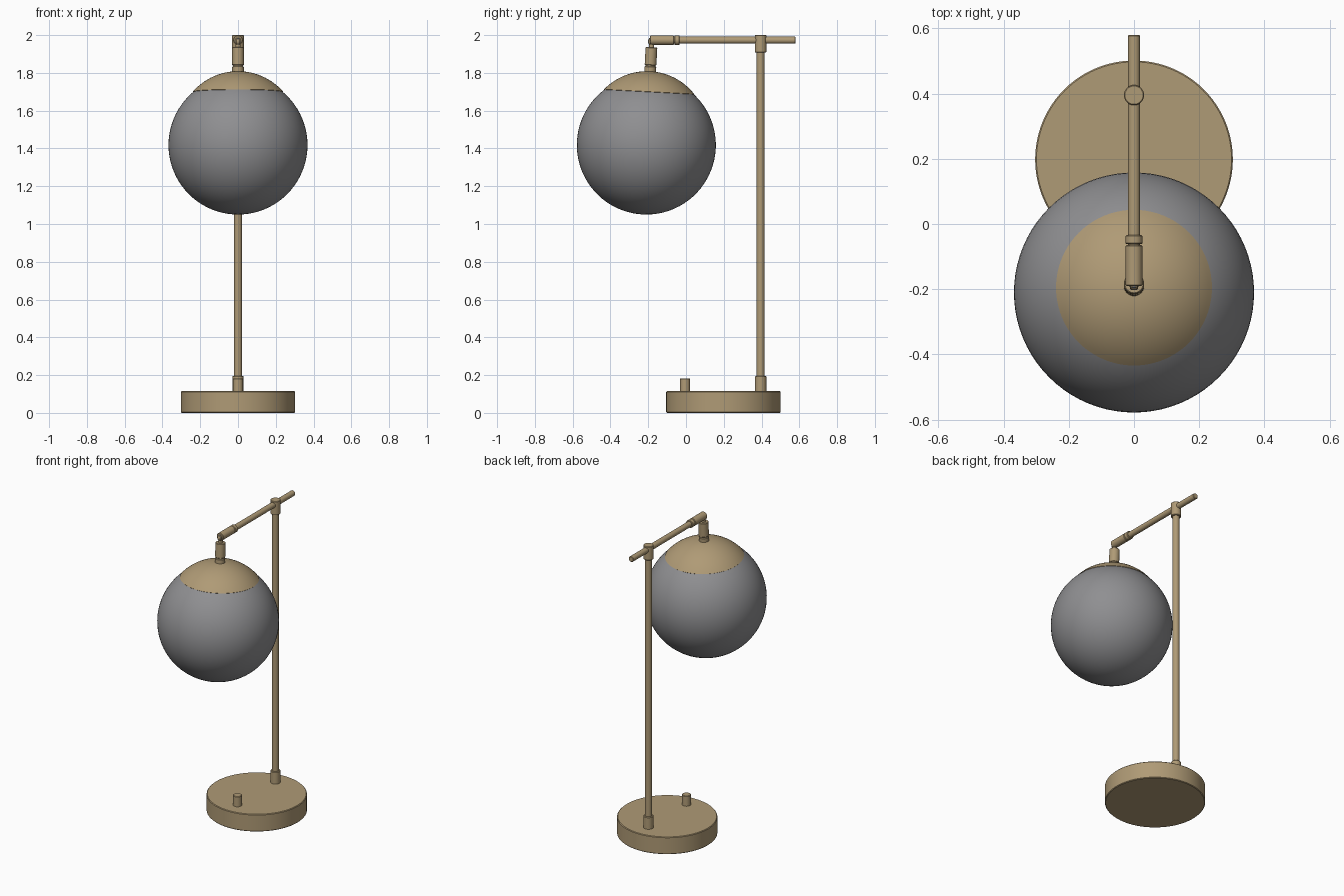
import bpy, bmesh, math
from mathutils import Matrix, Vector

if "Cube" in bpy.data.objects:
    bpy.data.objects.remove(bpy.data.objects["Cube"])


def material(name, rgb):
    m = bpy.data.materials.new(name)
    m.diffuse_color = (*rgb, 1)
    m.use_nodes = True
    m.node_tree.nodes["Principled BSDF"].inputs["Base Color"].default_value = m.diffuse_color
    return m


brass = material("brushed_brass", (0.43, 0.325, 0.18))
smoke = material("smoky_grey_glass", (0.275, 0.275, 0.285))
steel = material("dark_steel", (0.16, 0.17, 0.19))


def lathe(name, profile, mat, matrix, segs=48):
    """Spin (radius, height) points around local z, then place with matrix."""
    bm = bmesh.new()
    verts = [bm.verts.new((r, 0, z)) for r, z in profile]
    edges = [bm.edges.new(p) for p in zip(verts, verts[1:])]
    bmesh.ops.spin(bm, geom=verts + edges, axis=(0, 0, 1), cent=(0, 0, 0),
                   angle=2 * math.pi, steps=segs, use_duplicate=False)
    bmesh.ops.remove_doubles(bm, verts=bm.verts, dist=1e-5)
    bmesh.ops.recalc_face_normals(bm, faces=bm.faces)
    me = bpy.data.meshes.new(name)
    bm.to_mesh(me)
    bm.free()
    ob = bpy.data.objects.new(name, me)
    bpy.context.collection.objects.link(ob)
    me.materials.append(mat)
    ob.matrix_world = matrix
    bpy.ops.object.select_all(action='DESELECT')
    ob.select_set(True)
    bpy.context.view_layer.objects.active = ob
    bpy.ops.object.shade_smooth_by_angle(angle=math.radians(35))
    return ob


def rod(name, r, z0, z1, matrix, mat=brass, bevel=0.003, segs=32):
    b = bevel
    return lathe(name, [(0, z0), (r - b, z0), (r, z0 + b), (r, z1 - b),
                        (r - b, z1), (0, z1)], mat, matrix, segs)


def at(y, z=0.0):
    return Matrix.Translation((0, y, z))


# base, switch knob and upright pole with its two collars
rod("base", 0.303, 0.0, 0.115, at(0.198), bevel=0.004, segs=96)
rod("switch_knob", 0.027, 0.11, 0.183, at(-0.005))
rod("pole", 0.021, 0.11, 1.95, at(0.395))
rod("pole_bottom_collar", 0.030, 0.11, 0.195, at(0.395))
rod("pole_top_collar", 0.031, 1.908, 2.0, at(0.395))

# horizontal arm: local z runs along +y
arm = at(0, 1.973) @ Matrix.Rotation(-math.pi / 2, 4, 'X')
rod("arm", 0.0185, -0.10, 0.58, arm)
rod("arm_ring", 0.0255, -0.062, -0.034, arm)
rod("arm_sleeve", 0.0255, -0.19, -0.064, arm)

# shade assembly, tilted slightly about the globe centre
head = at(-0.21, 1.418) @ Matrix.Rotation(math.radians(-3), 4, 'X')
R = 0.368
lathe("globe_shade",
      [(R * math.sin(math.pi * i / 40), -R * math.cos(math.pi * i / 40))
       for i in range(41)], smoke, head, 80)

# domed cap with a thin rim edge
rim, low, top = 0.239, 0.283, 0.391
h = top - low
rc = (rim * rim + h * h) / (2 * h)
a = math.asin(rim / rc)
dome = [(rc * math.sin(a * i / 16), top - rc + rc * math.cos(a * i / 16))
        for i in range(17)]
lathe("shade_cap", dome + [(rim - 0.004, low - 0.004)], brass, head, 80)

# socket stack above the cap
rod("socket_ring", 0.031, 0.38, 0.417, head)
rod("socket_neck", 0.026, 0.41, 0.43, head)
rod("socket_body", 0.031, 0.423, 0.518, head)

# swivel joint between the socket and the arm
rod("swivel_stem", 0.014, 0.51, 0.55, head)
pin = at(-0.182, 1.966) @ Matrix.Rotation(math.pi / 2, 4, 'Y')
rod("swivel_knuckle", 0.020, -0.012, 0.012, pin)
rod("swivel_pin", 0.010, -0.016, 0.016, pin, mat=steel, bevel=0.002)
rod("cord_end", 0.011, -0.196, -0.188, arm, mat=steel, bevel=0.002)
